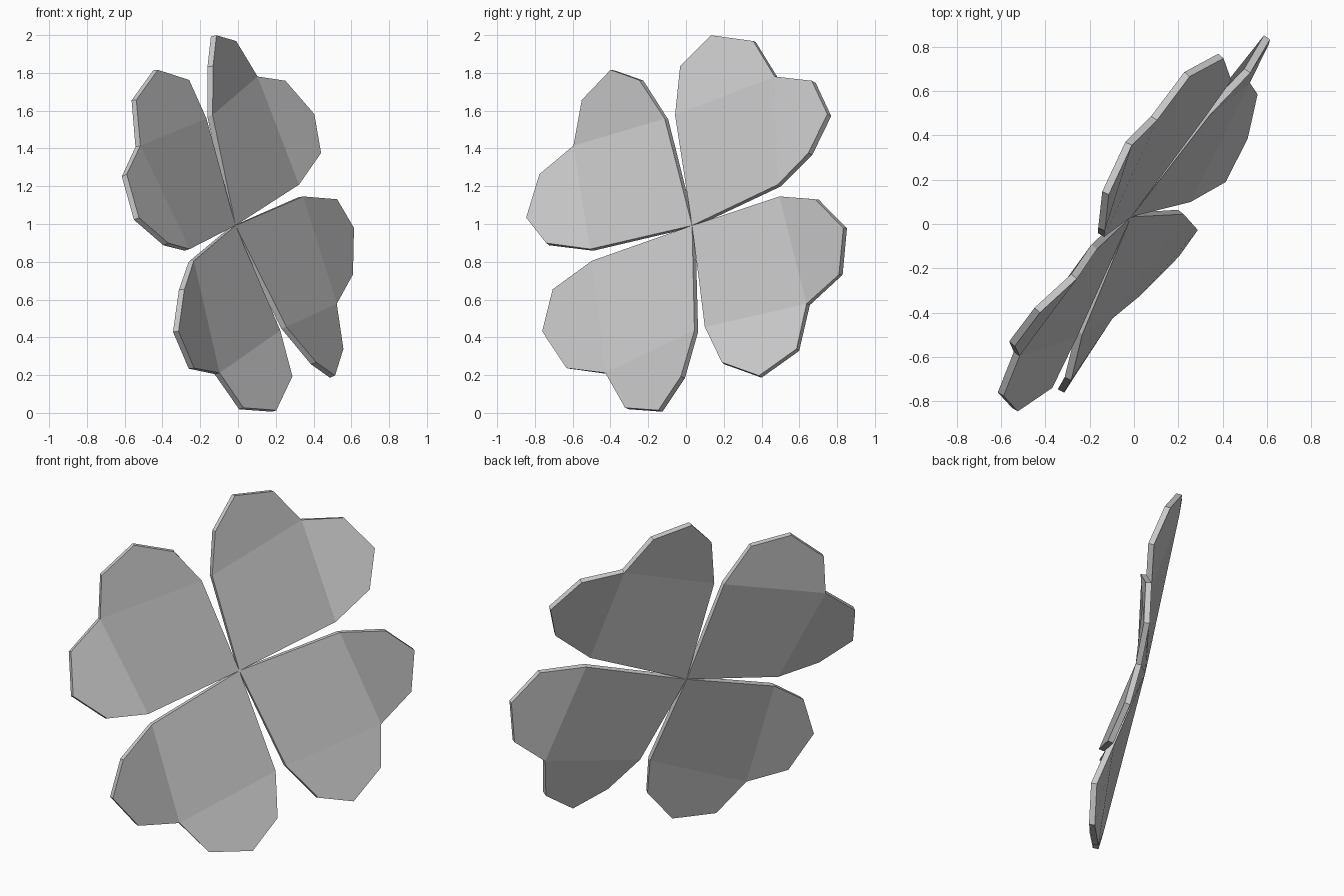
import bpy, bmesh, math
from mathutils import Matrix, Vector

if "Cube" in bpy.data.objects:
    bpy.data.objects.remove(bpy.data.objects["Cube"])

# Single flat grey
grey = bpy.data.materials.new("light_grey")
grey.diffuse_color = (0.6, 0.6, 0.6, 1)
grey.use_nodes = True
grey.node_tree.nodes["Principled BSDF"].inputs["Base Color"].default_value = grey.diffuse_color

# Tilted frame of the clover: right, up and facing directions plus its centre
right = Vector((0.572, 0.679, -0.461)).normalized()
facing = right.cross(Vector((0.11, 0.492, 0.864))).normalized()
up = facing.cross(right)
frame = Matrix((right, up, facing)).transposed().to_4x4()
frame.translation = (-0.013, 0.032, 0.992)

# Half outline of a leaf: sideways, outward, height
BASE = (0, 0, 0)
NOTCH = (0, 0.909, 0.02)
LOBE = [(0.40, 0.447, 0.071), (0.50, 0.685, 0.112),
        (0.453, 0.908, 0.071), (0.228, 1.003, 0.028)]


def make_leaf(name, angle):
    bm = bmesh.new()
    base, notch = bm.verts.new(BASE), bm.verts.new(NOTCH)
    lobe_r = [bm.verts.new(p) for p in LOBE]
    lobe_l = [bm.verts.new((-x, y, z)) for x, y, z in LOBE]
    # Middle panel with a raised lobe folded up on each side
    bm.faces.new([base, lobe_r[0], notch, lobe_l[0]])
    bm.faces.new(lobe_r + [notch])
    bm.faces.new([notch] + lobe_l[::-1])
    mesh = bpy.data.meshes.new(name)
    bm.to_mesh(mesh)
    bm.free()
    mesh.materials.append(grey)
    leaf = bpy.data.objects.new(name, mesh)
    bpy.context.collection.objects.link(leaf)
    leaf.matrix_world = frame @ Matrix.Rotation(angle, 4, 'Z')
    # Thickness goes behind the front face
    solid = leaf.modifiers.new("thickness", 'SOLIDIFY')
    solid.thickness = 0.033
    solid.offset = -1


# Four leaves around the centre
for i, name in enumerate(("top_leaf", "right_leaf", "bottom_leaf", "left_leaf")):
    make_leaf(name, -i * math.pi / 2)
